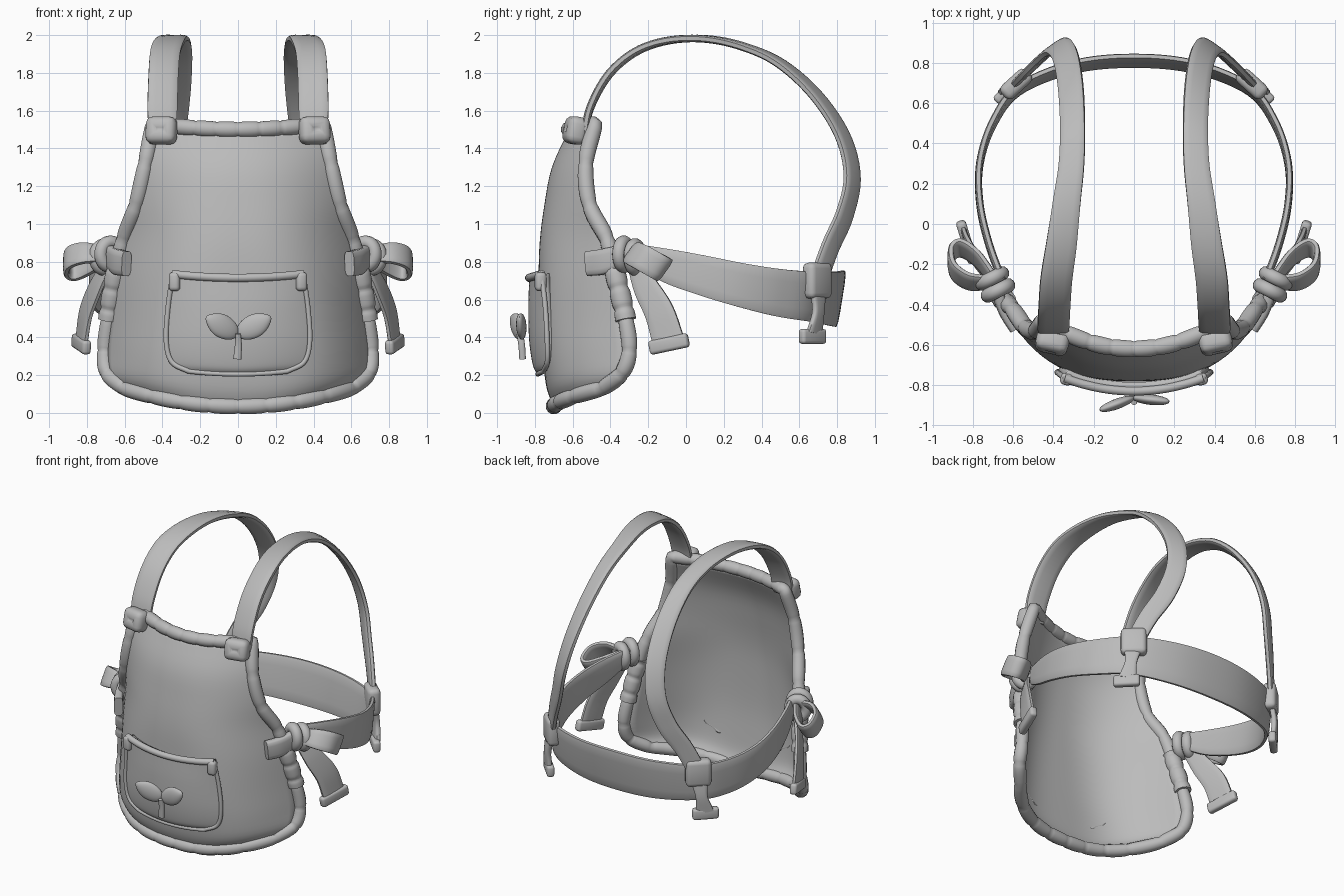
import bpy, bmesh, math
from mathutils import Vector, Matrix

if "Cube" in bpy.data.objects:
    bpy.data.objects.remove(bpy.data.objects["Cube"])

GREY = (0.5, 0.5, 0.5, 1)
cloth = bpy.data.materials.new("grey_cloth")
cloth.use_nodes = True
cloth.diffuse_color = GREY
cloth.node_tree.nodes["Principled BSDF"].inputs["Base Color"].default_value = GREY


def finish(name, bm, fix=True):
    if fix:
        bmesh.ops.recalc_face_normals(bm, faces=bm.faces)
    mesh = bpy.data.meshes.new(name)
    bm.to_mesh(mesh)
    bm.free()
    mesh.materials.append(cloth)
    ob = bpy.data.objects.new(name, mesh)
    bpy.context.collection.objects.link(ob)
    bpy.ops.object.select_all(action="DESELECT")
    ob.select_set(True)
    bpy.context.view_layer.objects.active = ob
    bpy.ops.object.shade_smooth_by_angle(angle=math.radians(50))
    return ob


def spline(pts, t):
    """Catmull-Rom point on a list of equal-length tuples, t in 0..1."""
    f = t * (len(pts) - 1)
    i = min(int(f), len(pts) - 2)
    f -= i
    p1, p2 = pts[i], pts[i + 1]
    p0 = pts[i - 1] if i else [2 * a - b for a, b in zip(p1, p2)]
    p3 = pts[i + 2] if i + 2 < len(pts) else [2 * b - a for a, b in zip(p1, p2)]
    return [b + 0.5 * f * (c - a + f * (2 * a - 5 * b + 4 * c - d + f * (3 * (b - c) + d - a)))
            for a, b, c, d in zip(p0, p1, p2, p3)]


def sweep(name, pts, thick, side0, side1=None, steps=40, closed=False, power=0.5, flip=1):
    """Band along (x, y, z, half_width) points; no thickness means a round tube."""
    side0 = Vector(side0)
    side1 = Vector(side1 or side0)
    samples = pts if closed else [spline(pts, k / steps) for k in range(steps + 1)]
    n, sides = len(samples), 12
    bm, rings = bmesh.new(), []
    for k, (x, y, z, half) in enumerate(samples):
        a = samples[k - 1] if k or closed else samples[0]
        b = samples[(k + 1) % n] if k < n - 1 or closed else samples[-1]
        tangent = (Vector(b[:3]) - Vector(a[:3])).normalized()
        side = side0.lerp(side1, k / (n - 1))
        side = (side - tangent * side.dot(tangent)).normalized()
        up = tangent.cross(side)
        ring = []
        for j in range(sides):
            ang = math.tau * (j + 0.5) / sides
            c, s = math.cos(ang), math.sin(ang)
            c = math.copysign(abs(c) ** power, c)
            s = math.copysign(abs(s) ** power, s)
            p = Vector((x, y, z)) + side * c * half + up * s * (thick or half)
            ring.append(bm.verts.new((p.x * flip, p.y, p.z)))
        rings.append(ring)
    for k in range(n if closed else n - 1):
        r, q = rings[k], rings[(k + 1) % n]
        for j in range(sides):
            m = (j + 1) % sides
            bm.faces.new((r[j], r[m], q[m], q[j]))
    if not closed:
        bm.faces.new(rings[0])
        bm.faces.new(rings[-1])
    return finish(name, bm)


def surf(rows, u, v):
    """Bowed cloth: rows are (mid z, mid y, edge x, edge y, edge z, bow sharpness)."""
    zc, yc, xe, ye, ze, bow = spline(rows, v)
    return Vector((u * xe, yc + (ye - yc) * abs(u) ** bow, zc + (ze - zc) * u * u))


def patch(name, rows, thick, nu=40, nv=32):
    bm = bmesh.new()
    g = [[bm.verts.new(surf(rows, 2 * i / nu - 1, j / nv)) for i in range(nu + 1)]
         for j in range(nv + 1)]
    for j in range(nv):
        for i in range(nu):
            bm.faces.new((g[j][i], g[j][i + 1], g[j + 1][i + 1], g[j + 1][i]))
    ob = finish(name, bm, fix=False)
    mod = ob.modifiers.new("thickness", "SOLIDIFY")
    mod.thickness, mod.offset = thick, -1


def lump(k, every):
    """Gathered stitching: puffs separated by pinches."""
    return 0.88 + 0.14 * abs(math.sin(math.pi * k / every)) ** 0.4


def rim(name, rows, radius, n=80, every=10):
    loop = [surf(rows, 2 * k / n - 1, 0) for k in range(n)]
    loop += [surf(rows, 1, k / n) for k in range(n)]
    loop += [surf(rows, 1 - 2 * k / n, 1) for k in range(n)]
    loop += [surf(rows, -1, 1 - k / n) for k in range(n)]
    pts = [(*p, radius * lump(k, every)) for k, p in enumerate(loop)]
    sweep(name, pts, None, (0, 1, 0), closed=True, power=1)


def block(name, centre, size, yaw=0, pitch=0, dimple=False):
    """Soft-edged box, optionally with a pressed-in front face."""
    bm = bmesh.new()
    bmesh.ops.create_cube(bm, size=1)
    bmesh.ops.scale(bm, vec=size, verts=bm.verts)
    bmesh.ops.bevel(bm, geom=bm.edges[:], offset=min(size) * 0.35, segments=3,
                    profile=0.5, affect="EDGES")
    if dimple:
        front = min(bm.faces, key=lambda f: f.calc_center_median().y)
        bmesh.ops.inset_region(bm, faces=[front], thickness=size[0] * 0.14)
        bmesh.ops.inset_region(bm, faces=[front], thickness=size[0] * 0.08, depth=-0.01)
    rot = Matrix.Rotation(yaw, 4, "Z") @ Matrix.Rotation(pitch, 4, "X")
    bm.transform(Matrix.Translation(centre) @ rot)
    return finish(name, bm)


# Apron panel with gathered trim
panel = [(.035, -.70, .60, -.44, .13, 3), (.12, -.735, .69, -.34, .21, 3.4),
         (.25, -.755, .705, -.30, .33, 3.5), (.45, -.775, .685, -.32, .5, 3.2),
         (.70, -.78, .65, -.37, .72, 2.9), (.9, -.775, .605, -.42, .92, 2.6),
         (1.1, -.75, .54, -.51, 1.1, 2.4), (1.3, -.71, .49, -.53, 1.32, 2.2),
         (1.5, -.62, .45, -.48, 1.53, 2)]
patch("apron_panel", panel, 0.025)
rim("apron_trim", panel, 0.043)

# Pocket with thin rim and a rolled top hem
pocket = [(.205, -.785, .26, -.755, .22, 2), (.25, -.81, .35, -.735, .27, 2.2),
          (.38, -.83, .38, -.735, .38, 2.2), (.55, -.835, .37, -.745, .56, 2.2),
          (.715, -.83, .345, -.765, .735, 2)]
patch("pocket", pocket, 0.045)
rim("pocket_rim", pocket, 0.014, every=1000)
hem = [(*surf(pocket, k / 10 - 1, 1), 0.022) for k in range(21)]
sweep("pocket_hem", hem, None, (0, 1, 0), power=1)

# Sprout badge
for s, label, y, yaw in ((1, "left", -.872, -6), (-1, "right", -.893, -20)):
    bm = bmesh.new()
    bmesh.ops.create_uvsphere(bm, u_segments=24, v_segments=14, radius=1)
    for v in bm.verts:
        v.co.z *= 1 - 0.35 * max(v.co.x, 0) ** 2
        v.co = Vector((v.co.x * 0.102, v.co.y * 0.026, v.co.z * 0.062))
    turn = Matrix.Rotation(math.radians(-28), 4, "Y")
    spin = Matrix.Rotation(math.radians(yaw), 4, "Z")
    bm.transform(Matrix.Translation((0.085, y, 0.46)) @ spin @ turn)
    bmesh.ops.scale(bm, vec=(s, 1, 1), verts=bm.verts)
    finish(label + "_sprout_leaf", bm)
sweep("sprout_stem", [(0, -.88, .42, .014), (.002, -.87, .36, .019), (-.004, -.865, .285, .022)],
      0.018, (1, 0, 0), steps=12, power=0.7)

# Waist belt round the back
half = [(.65, -.29, .85, .05), (.72, -.1, .78, .09), (.765, .1, .725, .108), (.765, .3, .675, .118),
        (.70, .5, .635, .128), (.57, .67, .615, .135), (.3, .78, .605, .147)]
belt = half + [(0, .81, .605, .153)] + [(-x, y, z, w) for x, y, z, w in reversed(half)]
sweep("waist_belt", belt, 0.018, (0, .16, 1), steps=90)

shoulder = [(.40, -.54, 1.47, .075), (.40, -.505, 1.62, .08), (.395, -.41, 1.79, .08),
            (.385, -.27, 1.91, .08), (.36, -.1, 1.97, .077), (.335, .1, 1.98, .07),
            (.31, .3, 1.94, .064), (.305, .5, 1.85, .063), (.315, .69, 1.68, .065),
            (.34, .83, 1.465, .066), (.38, .88, 1.25, .066), (.44, .84, 1.05, .065),
            (.52, .765, .88, .062), (.585, .70, .70, .06)]
bow = [(.70, -.27, .83, .05), (.78, -.17, .79, .065), (.86, -.12, .76, .07),
       (.905, -.15, .775, .07), (.895, -.23, .82, .07), (.82, -.285, .845, .065),
       (.71, -.29, .84, .05)]
tail = [(.70, -.26, .77, .05), (.755, -.21, .66, .07), (.805, -.14, .53, .082),
        (.83, -.09, .37, .088)]
end_tail = [(.60, .70, .63, .055), (.615, .70, .53, .04), (.625, .68, .42, .06)]
loop = [(.59, -.52, .79, .066), (.64, -.44, .80, .068), (.68, -.34, .83, .06)]

for s, label in ((1, "left_"), (-1, "right_")):
    # Shoulder strap, front buckle and back clip
    sweep(label + "shoulder_strap", shoulder, 0.02, (1, 0, 0), (.72, -.69, 0), 70, flip=s)
    block(label + "front_buckle", (.405 * s, -.585, 1.495), (.165, .11, .145), .22 * s, -.2, True)
    block(label + "back_clip", (.585 * s, .695, .70), (.17, .085, .19), -.74 * s)
    sweep(label + "clip_tail", end_tail, 0.018, (.78, -.62, 0), steps=14, flip=s)
    block(label + "clip_tail_tip", (.625 * s, .67, .405), (.175, .05, .08), -.8 * s)
    # Pocket corner tab
    block(label + "pocket_tab", (.335 * s, -.77, .695), (.06, .06, .10), .25 * s)
    # Thicker loose end of the side trim
    ends = [(*surf(panel, 1, .37 + .012 * k), .056 * lump(k + 2, 5)) for k in range(15)]
    sweep(label + "side_trim_end", ends, None, (0, 1, 0), steps=30, power=1, flip=s)
    # Belt loop, knot, bow and hanging tail
    sweep(label + "belt_loop", loop, 0.03, (0, 0, 1), steps=14, flip=s)
    for k in range(2):
        ring = []
        for a in range(32):
            c, d = math.cos(a * math.tau / 32), math.sin(a * math.tau / 32)
            ring.append((.675 + .03 * k + .05 * c, -.33 + .06 * k - .025 * c,
                         .84 - .015 * k + .064 * d, .036))
        sweep(label + "knot_ring_" + "ab"[k], ring, None, (.4, .9, 0), closed=True,
              power=1, flip=s)
    sweep(label + "bow_loop", bow, 0.018, (0, .58, .81), steps=48, flip=s)
    sweep(label + "bow_tail", tail, 0.016, (.45, .85, .1), (.25, .95, .25), steps=24, flip=s)
    block(label + "bow_tail_tip", (.83 * s, -.09, .365), (.05, .22, .075), -.3 * s, .2)
